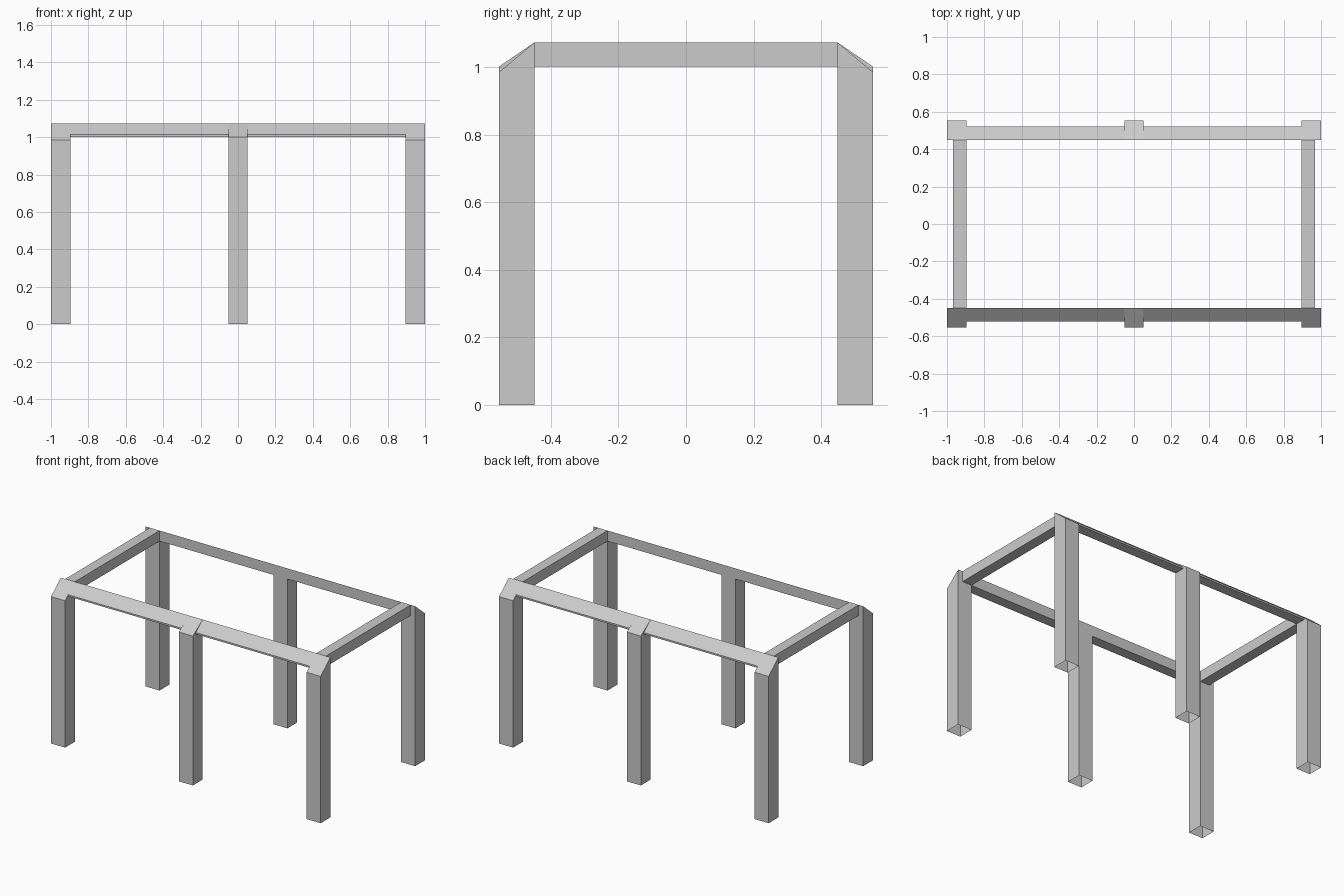
import bpy
import bmesh

HALF_X, HALF_Y = 1.0, 0.553     # outer half extents
POST, RAIL = 0.104, 0.071       # thickness of posts and rails
TOP = 1.0725
UNDER = TOP - RAIL
CORNER_LOW = 0.985              # outer top edge of a corner post
INNER_Y = HALF_Y - POST
INNER_X = HALF_X - POST

old = bpy.data.objects.get("Cube")
if old:
    bpy.data.objects.remove(old, do_unlink=True)

grey = bpy.data.materials.new("light_grey")
grey.use_nodes = True
colour = (0.6, 0.6, 0.6, 1)
grey.diffuse_color = colour
grey.node_tree.nodes["Principled BSDF"].inputs["Base Color"].default_value = colour


def extrude_profile(name, profile, x0, x1, open_bottom=False):
    """Extrude a (y, z) outline along x; optionally leave the floor end open."""
    bm = bmesh.new()
    face = bm.faces.new([bm.verts.new((x0, y, z)) for y, z in profile])
    new = bmesh.ops.extrude_face_region(bm, geom=[face])["geom"]
    verts = [v for v in new if isinstance(v, bmesh.types.BMVert)]
    bmesh.ops.translate(bm, verts=verts, vec=(x1 - x0, 0, 0))
    bmesh.ops.recalc_face_normals(bm, faces=bm.faces)
    if open_bottom:
        floor = [f for f in bm.faces if all(v.co.z < 0.001 for v in f.verts)]
        bmesh.ops.delete(bm, geom=floor, context="FACES")
    mesh = bpy.data.meshes.new(name)
    bm.to_mesh(mesh)
    bm.free()
    mesh.materials.append(grey)
    obj = bpy.data.objects.new(name, mesh)
    bpy.context.collection.objects.link(obj)
    return obj


def post_profile(side, low):
    outer, inner = side * HALF_Y, side * INNER_Y
    return [(outer, 0), (outer, low), (inner, TOP), (inner, 0)]


slope = (TOP - CORNER_LOW) / POST
for side, end in ((-1, "front"), (1, "back")):
    # Corner posts with sloping tops
    corner = post_profile(side, CORNER_LOW)
    extrude_profile(end + "_right_post", corner, -HALF_X, -INNER_X, True)
    extrude_profile(end + "_left_post", corner, INNER_X, HALF_X, True)

    # Middle post, its cap slightly proud of the rail
    extrude_profile(end + "_middle_post", post_profile(side, UNDER),
                    -POST / 2, POST / 2, True)

    # Long rail bevelled in line with the corner post tops
    outer, inner = side * (INNER_Y + RAIL), side * INNER_Y
    rail = [(outer, UNDER), (outer, TOP - slope * RAIL), (inner, TOP), (inner, UNDER)]
    extrude_profile(end + "_long_rail", rail, -INNER_X, INNER_X)

# Square end rails
square = [(-INNER_Y, UNDER), (-INNER_Y, TOP), (INNER_Y, TOP), (INNER_Y, UNDER)]
extrude_profile("right_end_rail", square, -INNER_X - RAIL, -INNER_X)
extrude_profile("left_end_rail", square, INNER_X, INNER_X + RAIL)
